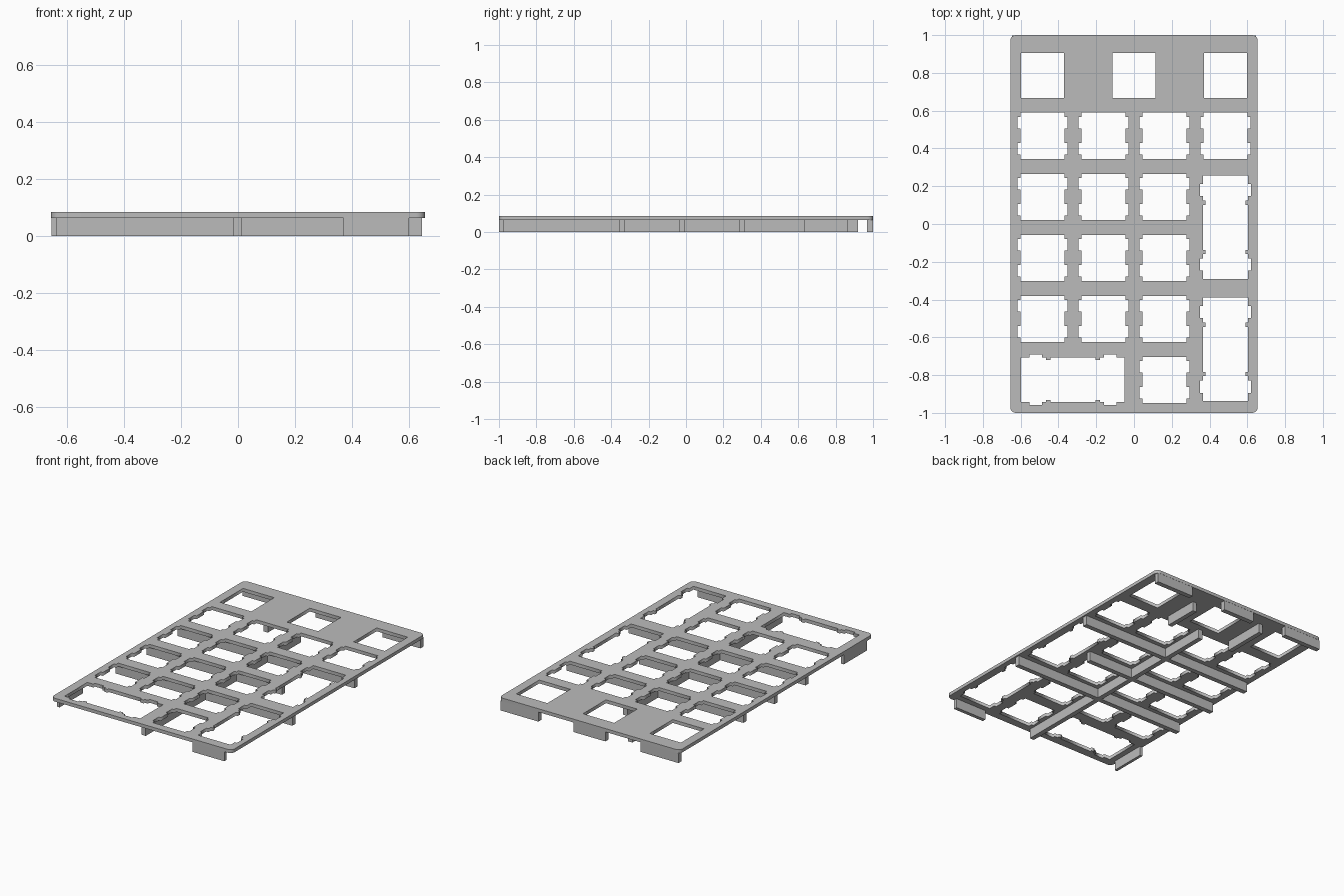
import bpy
from math import sin, cos, pi

if "Cube" in bpy.data.objects:
    bpy.data.objects.remove(bpy.data.objects["Cube"])

grey = bpy.data.materials.new("plate grey")
grey.use_nodes = True
grey.diffuse_color = (0.5, 0.5, 0.5, 1)
grey.node_tree.nodes["Principled BSDF"].inputs["Base Color"].default_value = grey.diffuse_color

PITCH = 0.323
RIB_TOP, TOP = 0.063, 0.085
HALF = 0.119


def rounded_outline(hx, hy, r, steps=6):
    pts = []
    for q, (sx, sy) in enumerate([(1, 1), (-1, 1), (-1, -1), (1, -1)]):
        for i in range(steps + 1):
            a = (q + i / steps) * pi / 2
            pts.append((sx * (hx - r) + r * cos(a), sy * (hy - r) + r * sin(a)))
    return pts


def rect_hole(cx, cy, hx, hy):
    return [(cx + sx * hx, cy + sy * hy) for sx, sy in [(-1, -1), (1, -1), (1, 1), (-1, 1)]]


def stepped_hole(cx, cy, half_length, steps, sideways=False):
    """Symmetric hole; steps are (start, end, width) along the upper half of one side."""
    side = []
    for a, b, w in steps:
        side += [(w, a), (w, b)]
    # drop repeated points between steps of equal width
    side = [p for i, p in enumerate(side) if i == 0 or p != side[i - 1]][1:]
    right = [(w, -v) for w, v in reversed(side)] + side
    pts = right + [(-w, v) for w, v in reversed(right)]
    if sideways:
        pts = [(v, w) for w, v in pts]
    return [(cx + x, cy + y) for x, y in pts]


def key_hole(cx, cy):
    w, n = HALF - 0.002, 0.132
    return stepped_hole(cx, cy, HALF, [(0, 0.038, w), (0.038, 0.1, n), (0.1, 0.122, w)])


def double_hole(cx, cy, sideways=False):
    w = HALF - 0.001
    steps = [(0, HALF, w), (HALF, 0.142, w - 0.012), (0.142, 0.165, w),
             (0.165, 0.23, w + 0.016), (0.23, 0.274, w)]
    return stepped_hole(cx, cy, 0.274, steps, sideways)


# Plate outline and all its openings
cols = [(i - 1.5) * PITCH for i in range(4)]
rows = [0.467 - i * PITCH for i in range(5)]
loops = [rounded_outline(0.655, 1.0, 0.03)]
for x in (-0.484, 0, 0.484):
    loops.append(rect_hole(x, 0.786, 0.113, 0.119))
for r, y in enumerate(rows):
    for c, x in enumerate(cols):
        if (c == 3 and r > 0) or (r == 4 and c < 2):
            continue
        loops.append(key_hole(x, y))
loops.append(double_hole(cols[3], (rows[1] + rows[2]) / 2))
loops.append(double_hole(cols[3], (rows[3] + rows[4]) / 2))
loops.append(double_hole((cols[0] + cols[1]) / 2, rows[4], sideways=True))

# Switch plate
curve = bpy.data.curves.new("switch_plate", "CURVE")
curve.dimensions = "2D"
curve.fill_mode = "BOTH"
curve.extrude = (TOP - RIB_TOP) / 2
for loop in loops:
    s = curve.splines.new("POLY")
    s.points.add(len(loop) - 1)
    for p, (x, y) in zip(s.points, loop):
        p.co = (x, y, 0, 1)
    s.use_cyclic_u = True
curve.materials.append(grey)
plate = bpy.data.objects.new("switch_plate", curve)
plate.location.z = (TOP + RIB_TOP) / 2
bpy.context.collection.objects.link(plate)
bpy.ops.object.select_all(action="DESELECT")
plate.select_set(True)
bpy.context.view_layer.objects.active = plate
bpy.ops.object.convert(target="MESH")


def rib(name, x0, x1, y0, y1):
    bpy.ops.mesh.primitive_cube_add(size=1, location=((x0 + x1) / 2, (y0 + y1) / 2, RIB_TOP / 2))
    ob = bpy.context.object
    ob.name = name
    ob.scale = (x1 - x0, y1 - y0, RIB_TOP)
    ob.data.materials.append(grey)


# Ribs across the plate
for name, y, x1 in [("rear_cross_rib", 0.3, 0.645), ("middle_cross_rib", -0.022, 0.345),
                    ("front_cross_rib", -0.343, 0.645)]:
    rib(name, -0.637, x1, y - 0.016, y + 0.016)

# Ribs along the plate
rib("centre_rib", -0.018, 0.014, -0.975, 0.63)
rib("rear_left_rib", 0.225, 0.255, 0.63, 0.865)
rib("rear_right_rib", -0.255, -0.225, 0.63, 0.92)

# Edge tabs
rib("rear_left_tab", 0.37, 0.645, 0.967, 0.999)
rib("rear_middle_tab", -0.115, 0.115, 0.967, 0.999)
rib("rear_right_tab", -0.645, -0.37, 0.967, 0.999)
rib("front_tab", 0.37, 0.6, -0.999, -0.975)
rib("side_tab", -0.654, -0.635, -0.94, -0.7)
